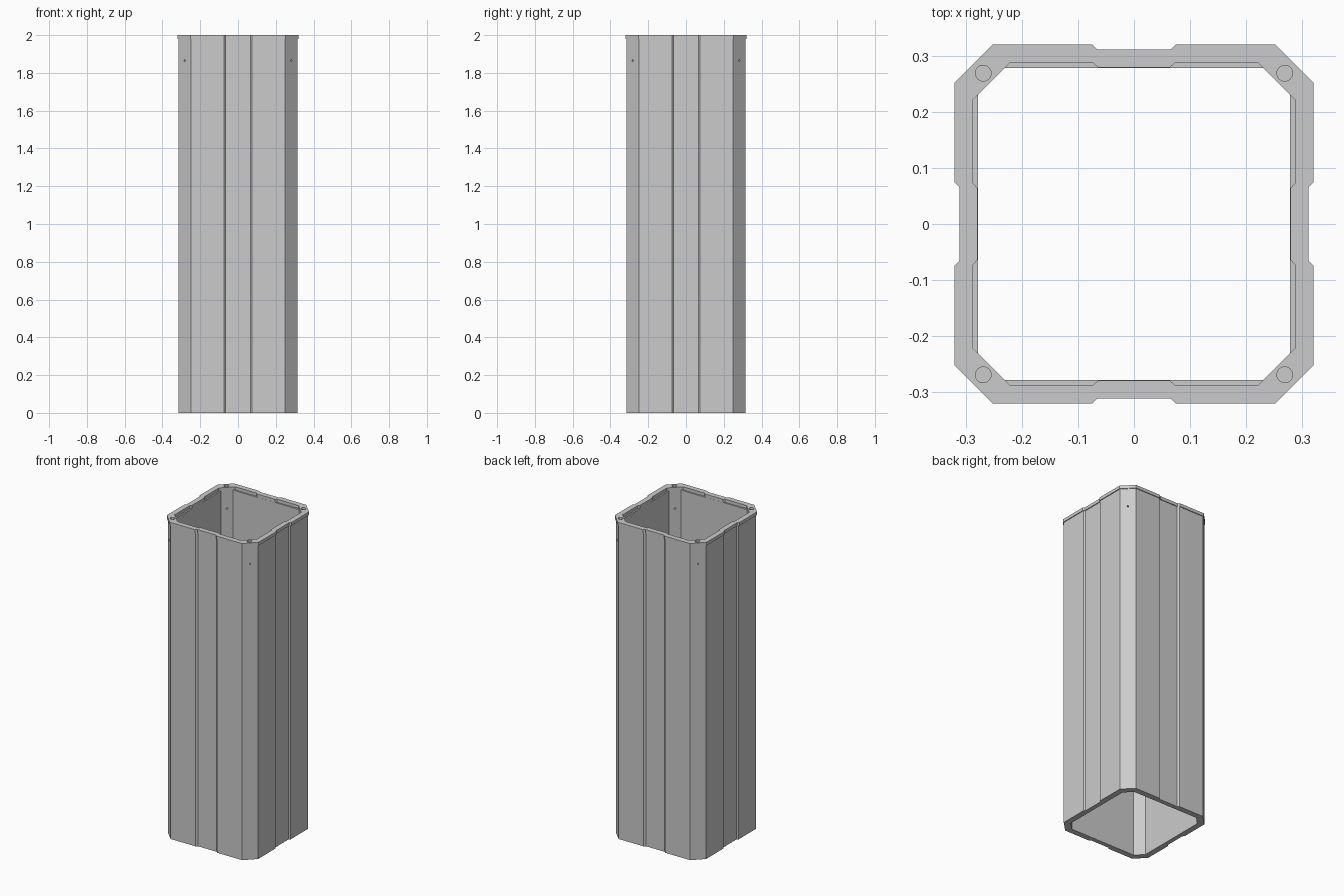
import bpy, bmesh, math
from mathutils import Matrix, Vector

if "Cube" in bpy.data.objects:
    bpy.data.objects.remove(bpy.data.objects["Cube"])

grey = bpy.data.materials.new("light grey")
grey.diffuse_color = (0.6, 0.6, 0.6, 1)
grey.use_nodes = True
grey.node_tree.nodes["Principled BSDF"].inputs["Base Color"].default_value = grey.diffuse_color


def ring(bm, z, half, flat, groove, depth):
    """Chamfered square loop with a shallow groove centred on every side."""
    side = [(-flat, -half), (-groove, -half), (-groove + 0.01, -half + depth),
            (groove - 0.01, -half + depth), (groove, -half), (flat, -half)]
    verts = []
    for k in range(4):
        turn = Matrix.Rotation(k * math.pi / 2, 3, 'Z')
        verts += [bm.verts.new(turn @ Vector((x, y, z))) for x, y in side]
    return verts


def finish(name, bm):
    bmesh.ops.recalc_face_normals(bm, faces=bm.faces)
    mesh = bpy.data.meshes.new(name)
    bm.to_mesh(mesh)
    bm.free()
    mesh.materials.append(grey)
    obj = bpy.data.objects.new(name, mesh)
    bpy.context.collection.objects.link(obj)
    return obj


# Square tube: outer wall, overhanging lip, rebated mouth, inner wall
bm = bmesh.new()
loops = [ring(bm, *p) for p in (
    (0.0, 0.315, 0.250, 0.075, 0.009),
    (1.98, 0.315, 0.250, 0.075, 0.009),
    (1.98, 0.320, 0.252, 0.075, 0.009),
    (2.0, 0.320, 0.252, 0.075, 0.009),
    (2.0, 0.287, 0.221, 0.073, 0.0085),
    (1.98, 0.287, 0.221, 0.073, 0.0085),
    (1.98, 0.278, 0.230, 0.073, 0.0),
    (0.0, 0.278, 0.230, 0.073, 0.0))]
for a, b in zip(loops, loops[1:] + loops[:1]):
    for i in range(len(a)):
        j = (i + 1) % len(a)
        bm.faces.new((a[i], a[j], b[j], b[i]))
tube = finish("tube", bm)

# Cutters: blind screw holes in the rim, tiny cross holes through the corners
screws, pins = bmesh.new(), bmesh.new()
for k in range(4):
    turn = Matrix.Rotation(math.radians(45 + 90 * k), 4, 'Z')
    bmesh.ops.create_cone(
        screws, cap_ends=True, segments=24, radius1=0.014, radius2=0.014, depth=0.2,
        matrix=turn @ Matrix.Translation((0.38, 0, 2.0)))
    bmesh.ops.create_cone(
        pins, cap_ends=True, segments=12, radius1=0.005, radius2=0.005, depth=0.2,
        matrix=turn @ Matrix.Translation((0.38, 0, 1.865)) @ Matrix.Rotation(math.pi / 2, 4, 'Y'))
for name, cutter in (("screw_hole_cutter", screws), ("pin_hole_cutter", pins)):
    obj = finish(name, cutter)
    obj.hide_render = True
    obj.hide_set(True)
    cut = tube.modifiers.new(name, 'BOOLEAN')
    cut.operation = 'DIFFERENCE'
    cut.solver = 'EXACT'
    cut.object = obj
